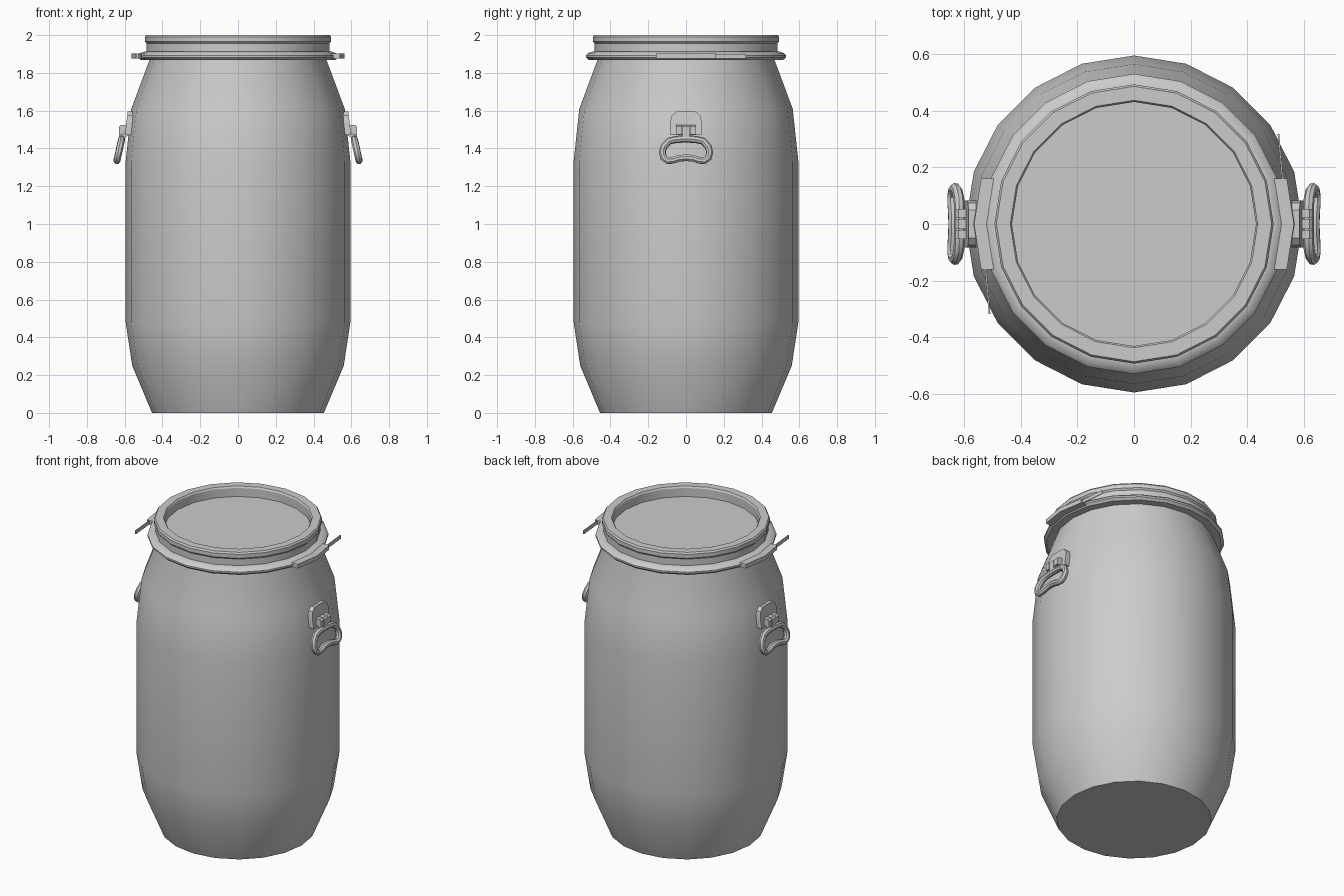
import bpy, bmesh, math
from mathutils import Vector

if "Cube" in bpy.data.objects:
    bpy.data.objects.remove(bpy.data.objects["Cube"])

SIDES = 20


def finish(name, bm, rot=0.0, smooth=True):
    bmesh.ops.recalc_face_normals(bm, faces=bm.faces)
    me = bpy.data.meshes.new(name)
    bm.to_mesh(me)
    bm.free()
    ob = bpy.data.objects.new(name, me)
    bpy.context.collection.objects.link(ob)
    ob.rotation_euler.z = rot
    if smooth:
        bpy.ops.object.select_all(action='DESELECT')
        ob.select_set(True)
        bpy.context.view_layer.objects.active = ob
        bpy.ops.object.shade_smooth_by_angle(angle=math.radians(30))
    return ob


def lathe(name, profile, closed=False):
    """Revolve (radius, z) points; open profiles get end caps."""
    bm = bmesh.new()
    rings = [[bm.verts.new((r * math.cos(2 * math.pi * i / SIDES),
                            r * math.sin(2 * math.pi * i / SIDES), z))
              for i in range(SIDES)] for r, z in profile]
    pairs = list(zip(rings, rings[1:]))
    if closed:
        pairs.append((rings[-1], rings[0]))
    for a, b in pairs:
        for i in range(SIDES):
            j = (i + 1) % SIDES
            bm.faces.new((a[i], a[j], b[j], b[i]))
    if not closed:
        bm.faces.new(rings[0])
        bm.faces.new(rings[-1])
    return finish(name, bm)


def prism(name, points, offset, rot):
    """Extrude a flat outline along an offset vector."""
    bm = bmesh.new()
    face = bm.faces.new([bm.verts.new(p) for p in points])
    ext = bmesh.ops.extrude_face_region(bm, geom=[face])
    bmesh.ops.translate(bm, vec=Vector(offset),
                        verts=[v for v in ext['geom'] if isinstance(v, bmesh.types.BMVert)])
    return finish(name, bm, rot)


# Barrel body
lathe("barrel_body", [(0.455, 0), (0.56, 0.25), (0.595, 0.48), (0.595, 1.33),
                      (0.565, 1.61), (0.468, 1.87), (0.468, 1.91)])

# Lid with raised rim and sunken centre
lathe("lid", [(0.484, 1.90), (0.484, 1.955), (0.493, 1.965), (0.493, 1.99),
              (0.486, 2.0), (0.437, 2.0), (0.431, 1.99), (0.431, 1.935)])

# Clamping band around the neck
lathe("clamp_band", [(0.46, 1.868), (0.515, 1.868), (0.53, 1.882), (0.53, 1.892),
                     (0.52, 1.903), (0.495, 1.913), (0.46, 1.913)], closed=True)

for side, rot in (("right", 0.0), ("left", math.pi)):
    # Bent latch plate and its thin lever
    prism("latch_" + side,
          [(x, y, 1.875) for x, y in ((0.495, -0.16), (0.54, -0.16), (0.565, 0),
                                      (0.54, 0.16), (0.495, 0.16), (0.515, 0))],
          (0, 0, 0.027), rot)
    prism("latch_lever_" + side,
          [(x, y, 1.877) for x, y in ((0.523, 0.14), (0.529, 0.14),
                                      (0.513, 0.318), (0.507, 0.318))],
          (0, 0, 0.023), rot)

    # Handle mounting plate, leaning with the barrel wall
    outline = [(-0.083, 1.47), (0.083, 1.47), (0.083, 1.545), (0.075, 1.575),
               (0.05, 1.595), (-0.05, 1.595), (-0.075, 1.575), (-0.083, 1.545)]
    prism("handle_plate_" + side,
          [(0.55 + (1.595 - z) * 0.12, y, z) for y, z in outline], (0.034, 0, 0), rot)

    # Hinge knuckles on the plate, and the tongue of the handle between them
    for label, y0, y1, low in (("front", -0.053, -0.022, 1.475),
                               ("back", 0.022, 0.053, 1.475),
                               ("middle", -0.018, 0.018, 1.45)):
        prism(f"hinge_{label}_{side}",
              [(x, y0, z) for x, z in ((0.58, low + 0.02), (0.61, low), (0.63, low),
                                       (0.63, 1.515), (0.62, 1.524), (0.58, 1.524))],
              (0, y1 - y0, 0), rot)

    # Kidney-shaped grip ring, swept as a tube
    half = [(0.05, 1.448), (0.09, 1.439), (0.117, 1.41), (0.126, 1.38), (0.118, 1.35),
            (0.098, 1.335), (0.07, 1.337), (0.04, 1.347)]
    path = [(0, 1.45)] + half + [(0, 1.351)] + [(-y, z) for y, z in reversed(half)]
    cu = bpy.data.curves.new("grip_path", 'CURVE')
    cu.dimensions = '3D'
    cu.bevel_depth = 0.019
    cu.bevel_resolution = 2
    sp = cu.splines.new('POLY')
    sp.points.add(len(path) - 1)
    for p, (y, z) in zip(sp.points, path):
        p.co = (0.616 + (1.45 - z) * 0.22, y, z, 1)
    sp.use_cyclic_u = True
    grip = bpy.data.objects.new("grip_" + side, cu)
    bpy.context.collection.objects.link(grip)
    grip.rotation_euler.z = rot
    bpy.ops.object.select_all(action='DESELECT')
    grip.select_set(True)
    bpy.context.view_layer.objects.active = grip
    bpy.ops.object.convert(target='MESH')
    bpy.ops.object.shade_smooth_by_angle(angle=math.radians(40))
